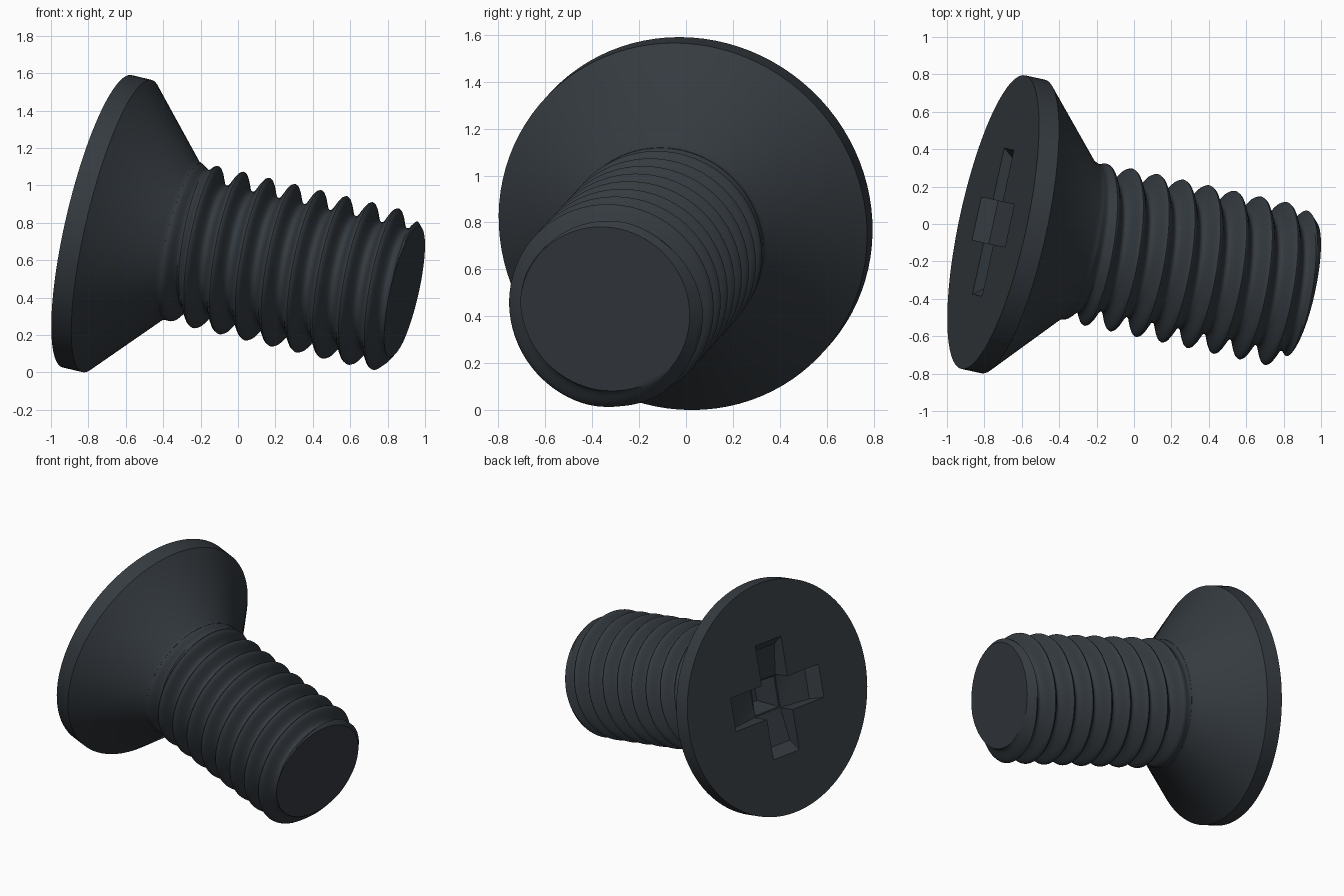
import bpy, bmesh, math
from mathutils import Matrix, Vector

cube = bpy.data.objects.get("Cube")
if cube:
    bpy.data.objects.remove(cube, do_unlink=True)

# Material
steel = bpy.data.materials.new("dark_blackened_steel")
steel.use_nodes = True
COLOUR = (0.035, 0.043, 0.051, 1)
steel.diffuse_color = COLOUR
bsdf = next(n for n in steel.node_tree.nodes if n.type == 'BSDF_PRINCIPLED')
bsdf.inputs["Base Color"].default_value = COLOUR

# Screw frame: origin at the middle of the head face, local z runs to the tip
axis = Vector((0.953, -0.207, -0.225)).normalized()
up = (Vector((0, 0, 1)) - axis * axis.z).normalized()
side = axis.cross(up)
FRAME = Matrix.Translation((-0.753, 0.01, 0.808)) @ Matrix((up, side, axis)).transposed().to_4x4()


def make(name, bm):
    bmesh.ops.recalc_face_normals(bm, faces=bm.faces[:])
    mesh = bpy.data.meshes.new(name)
    bm.to_mesh(mesh)
    bm.free()
    mesh.materials.append(steel)
    ob = bpy.data.objects.new(name, mesh)
    ob.matrix_world = FRAME
    bpy.context.collection.objects.link(ob)
    return ob


def skin(rings):
    """Join closed rings of points into a capped tube."""
    bm = bmesh.new()
    loops = [[bm.verts.new(p) for p in ring] for ring in rings]
    n = len(loops[0])
    for a, b in zip(loops, loops[1:]):
        for i in range(n):
            j = (i + 1) % n
            bm.faces.new((a[i], a[j], b[j], b[i]))
    bmesh.ops.remove_doubles(bm, verts=bm.verts[:], dist=0.0002)
    bmesh.ops.holes_fill(bm, edges=[e for e in bm.edges if e.is_boundary])
    return bm


def circle(r, z, n=96):
    return [(r * math.cos(math.tau * i / n), r * math.sin(math.tau * i / n), z)
            for i in range(n)]


def smooth(ob, angle):
    bpy.ops.object.select_all(action='DESELECT')
    ob.select_set(True)
    bpy.context.view_layer.objects.active = ob
    bpy.ops.object.shade_smooth_by_angle(angle=math.radians(angle))


# Countersunk head
R, RIM, NECK, NECK_R = 0.803, 0.112, 0.47, 0.43
head = make("countersunk_head", skin([circle(R, 0), circle(R, RIM),
                                      circle(NECK_R + 0.01, NECK - 0.015),
                                      circle(NECK_R, NECK + 0.01)]))

# Cross recess: two stepped slots and a deeper centre pocket
HALF_W = 0.117


def slot_cutter(name, turn):
    profile = [(-0.42, -0.05), (-0.4, 0), (-0.34, 0.08), (-0.1, 0.13),
               (0.1, 0.13), (0.34, 0.08), (0.4, 0), (0.42, -0.05)]
    rings = [[(x, y, z) for x, z in profile] for y in (-HALF_W, HALF_W)]
    bm = skin(rings)
    bmesh.ops.rotate(bm, verts=bm.verts[:], matrix=Matrix.Rotation(turn, 3, 'Z'))
    return make(name, bm)


def square(h, z):
    return [(-h, -h, z), (h, -h, z), (h, h, z), (-h, h, z)]


cutters = [slot_cutter("upright_slot_cutter", 0),
           slot_cutter("level_slot_cutter", math.pi / 2),
           make("pocket_cutter", skin([square(HALF_W - 0.003, -0.06), square(HALF_W - 0.003, 0.1),
                                       square(0.07, 0.3)]))]
for cutter in cutters:
    cutter.hide_render = True
    cut = head.modifiers.new("recess", 'BOOLEAN')
    cut.operation = 'DIFFERENCE'
    cut.solver = 'EXACT'
    cut.object = cutter
bpy.context.view_layer.update()
cut_mesh = bpy.data.meshes.new_from_object(
    head.evaluated_get(bpy.context.evaluated_depsgraph_get()))
head.modifiers.clear()
head.data = cut_mesh
for cutter in cutters:
    bpy.data.objects.remove(cutter, do_unlink=True)
smooth(head, 25)

# Threaded shank: right-hand helix that fades into the neck and is chamfered at the tip
PITCH, FIRST, ROOT, CREST = 0.1448, 0.574, 0.345, 0.438
START, TIP, TIP_R = 0.44, 1.722, 0.37
SEGS, STEPS = 80, 14


def shank_radius(z, turn):
    phase = (z - FIRST) / PITCH - turn
    wave = ((1 + math.cos(math.tau * phase)) / 2) ** 1.2
    fade = min(max((z - NECK) / 0.13, 0), 1)
    fade = fade * fade * (3 - 2 * fade)
    r = NECK_R + (ROOT + (CREST - ROOT) * wave - NECK_R) * fade
    return min(r, TIP_R + (TIP - z) * 1.0)


rings = []
for k in range(-3 * STEPS, 10 * STEPS):
    ring = []
    for i in range(SEGS):
        turn = i / SEGS
        z = min(max(FIRST + PITCH * (k / STEPS + turn), START), TIP)
        r = shank_radius(z, turn)
        ring.append((r * math.cos(math.tau * turn), r * math.sin(math.tau * turn), z))
    # Close the helix seam with level rings by shearing each ring back to its own turn
    rings.append(ring)


def helix_skin(rings):
    """Join helical rings; the seam steps forward one pitch."""
    bm = bmesh.new()
    loops = [[bm.verts.new(p) for p in ring] for ring in rings]
    for k in range(len(loops) - 1):
        for i in range(SEGS):
            a, b = loops[k], loops[k + 1]
            c, d = a, b
            j = i + 1
            if j == SEGS:
                if k + STEPS + 1 >= len(loops):
                    continue
                j, c, d = 0, loops[k + STEPS], loops[k + STEPS + 1]
            bm.faces.new((a[i], c[j], d[j], b[i]))
    bmesh.ops.remove_doubles(bm, verts=bm.verts[:], dist=0.0002)
    rim = [e for e in bm.edges if e.is_boundary]
    bmesh.ops.holes_fill(bm, edges=rim)
    return bm


shank = make("threaded_shank", helix_skin(rings))
smooth(shank, 35)
